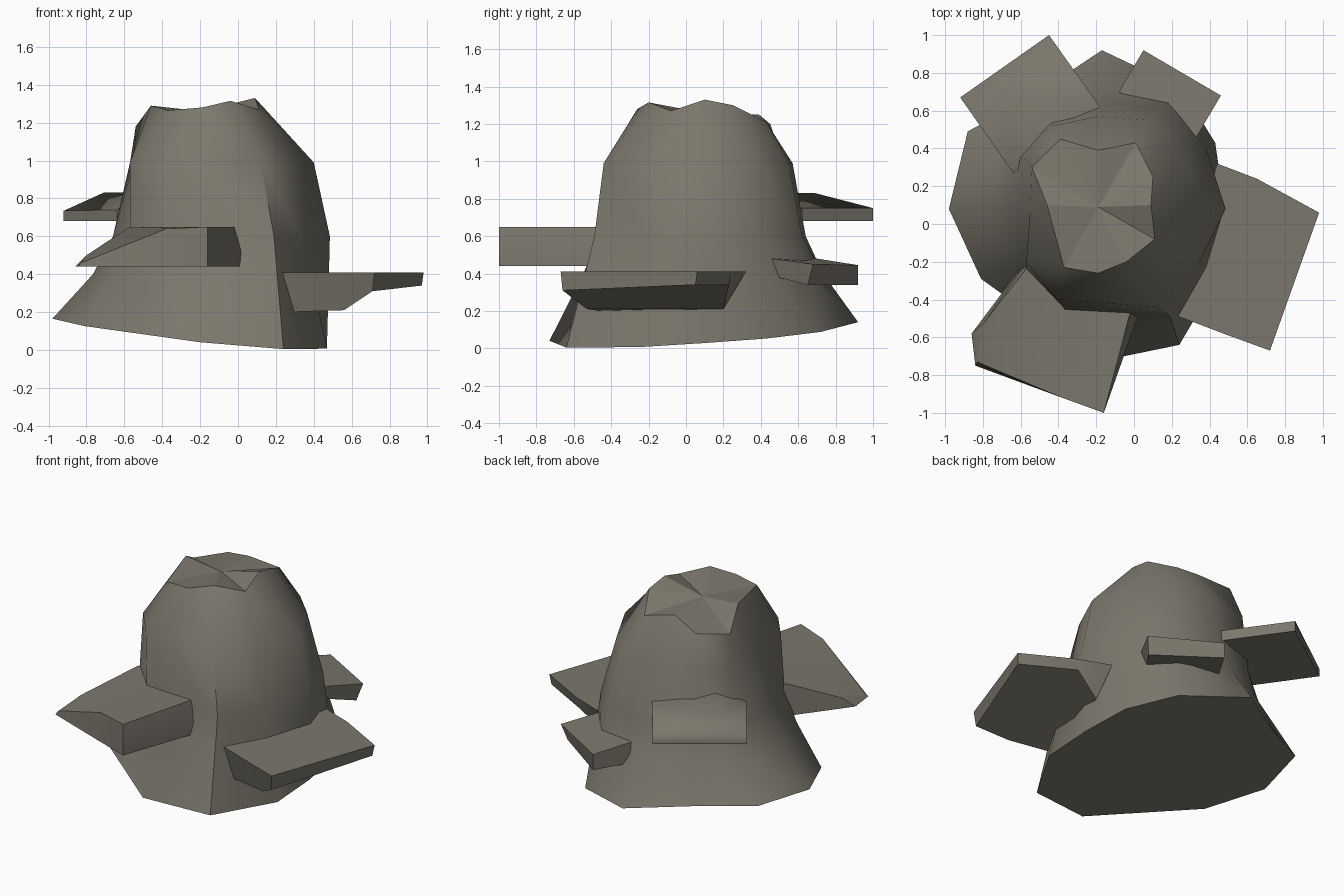
import bpy, bmesh, math
from mathutils import Vector

cube = bpy.data.objects.get("Cube")
if cube:
    bpy.data.objects.remove(cube)

bark = bpy.data.materials.new("grey_brown_bark")
colour = (0.2, 0.185, 0.15, 1)
bark.diffuse_color = colour
bark.use_nodes = True
bark.node_tree.nodes["Principled BSDF"].inputs["Base Color"].default_value = colour


def loft(name, rings, apex=None, angle=50):
    """Skin a stack of rings, cap the start, and fan the end to an apex."""
    bm = bmesh.new()
    loops = [[bm.verts.new(p) for p in ring] for ring in rings]
    count = len(loops[0])
    for low, high in zip(loops, loops[1:]):
        for i in range(count):
            j = (i + 1) % count
            bm.faces.new((low[i], low[j], high[j], high[i]))
    bm.faces.new(loops[0])
    if apex:
        tip = bm.verts.new(apex)
        for i in range(count):
            bm.faces.new((loops[-1][i], loops[-1][(i + 1) % count], tip))
    else:
        bm.faces.new(loops[-1])
    bmesh.ops.recalc_face_normals(bm, faces=bm.faces)
    mesh = bpy.data.meshes.new(name)
    bm.to_mesh(mesh)
    bm.free()
    mesh.materials.append(bark)
    obj = bpy.data.objects.new(name, mesh)
    bpy.context.collection.objects.link(obj)
    bpy.ops.object.select_all(action="DESELECT")
    obj.select_set(True)
    bpy.context.view_layer.objects.active = obj
    bpy.ops.object.shade_smooth_by_angle(angle=math.radians(angle))
    return obj


def level(plan, z):
    return [(x, y, z) for x, y in plan]


def blend(ring_a, ring_b, t, z):
    """Ring between two others, set level at height z."""
    mixed = [Vector(a).lerp(Vector(b), t) for a, b in zip(ring_a, ring_b)]
    return [(p.x, p.y, z) for p in mixed]


# Trunk: tilted flared foot, waist, shoulder with a steep front right bulge, broken rim
foot_plan = [(-.98, .08), (-.88, .49), (-.53, .68), (-.17, .92), (.25, .72), (.43, .43),
             (.47, .1), (.47, -.25), (.24, -.64), (-.2, -.73), (-.81, -.29)]
foot = [(x, y, max(0, .067 - .095 * x + .062 * y)) for x, y in foot_plan]
waist = level([(-.66, .07), (-.63, .36), (-.45, .55), (-.2, .64), (.16, .62), (.35, .41),
               (.485, .08), (.34, -.22), (.19, -.49), (-.36, -.46), (-.57, -.24)], .6)
shoulder = level([(-.55, .07), (-.57, .34), (-.43, .52), (-.19, .57), (.08, .55), (.25, .38),
                  (.4, .08), (.27, -.2), (.12, -.44), (-.41, -.4), (-.57, -.2)], .99)
rim = [(-.46, .1, 1.29), (-.54, .3, 1.18), (-.39, .45, 1.2), (-.19, .39, 1.25),
       (.01, .43, 1.21), (.1, .25, 1.3), (.09, .1, 1.33), (.11, -.08, 1.27),
       (-.04, -.2, 1.315), (-.19, -.26, 1.28), (-.37, -.23, 1.265)]
trunk = loft("trunk", [foot, blend(waist, foot, .33, .4), waist, shoulder, rim],
             (-.19, .09, 1.26))
# Faceted crown
for face in trunk.data.polygons[-len(rim):]:
    face.use_smooth = False

# Shelf growths around the trunk: underside ring, then upper ring
loft("left_shelf",
     [[(.97, .05, .34), (.71, -.66, .31), (.56, -.53, .21), (.27, -.46, .2), (.47, .2, .21), (.64, .23, .34)],
      [(.98, .06, .41), (.72, -.67, .41), (.5, -.59, .41), (.21, -.48, .41), (.44, .32, .41), (.65, .24, .41)]])

loft("front_shelf",
     [[(-.16, -1, .44), (.02, -.49, .44), (-.5, -.1, .44), (-.86, -.58, .44), (-.84, -.75, .44), (-.38, -.92, .44)],
      [(-.16, -1, .53), (.02, -.49, .52), (-.5, -.1, .55), (-.8, -.53, .5), (-.835, -.74, .452), (-.38, -.92, .54)],
      [(-.16, -1, .65), (-.02, -.47, .65), (-.5, -.1, .65), (-.58, -.25, .645), (-.83, -.73, .46), (-.38, -.92, .64)]],
     (-.42, -.48, .65))

back_plan = [(-.45, 1), (-.92, .67), (-.64, .27), (-.48, .38), (-.18, .62)]
loft("back_right_shelf",
     [level(back_plan, .68),
      [(x, y, z) for (x, y), z in zip(back_plan, (.75, .735, .74, .83, .75))]],
     (-.71, .69, .83))

loft("back_left_shelf",
     [[(.05, .92, .34), (.43, .65, .34), (.31, .49, .38), (-.08, .7, .34)],
      [(.05, .92, .445), (.46, .68, .45), (.33, .46, .48), (-.08, .7, .48)]])
